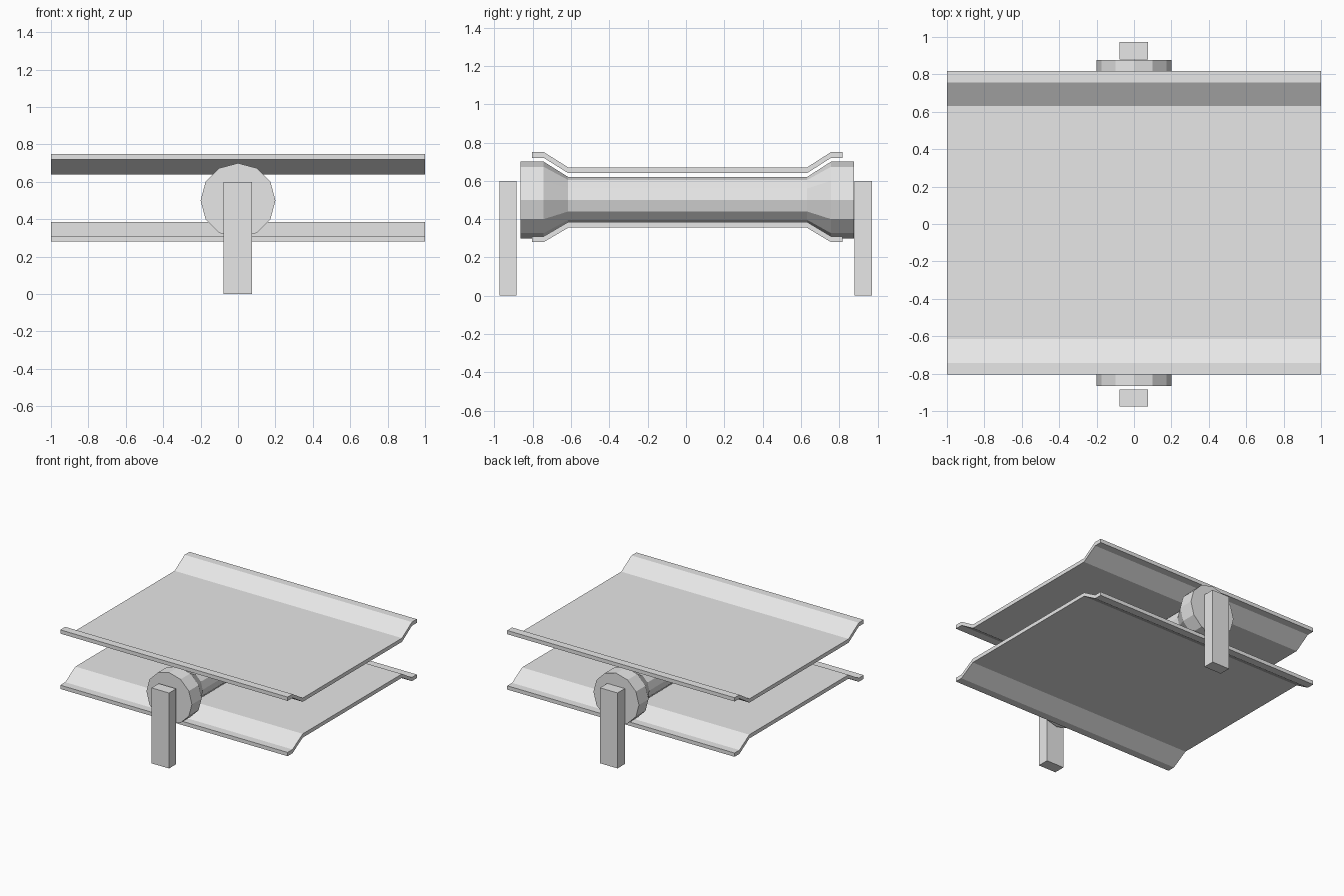
import bpy
from math import sin, cos, pi

cube = bpy.data.objects.get("Cube")
if cube:
    bpy.data.objects.remove(cube, do_unlink=True)

grey = bpy.data.materials.new("light grey")
grey.use_nodes = True
colour = (0.8, 0.8, 0.8, 1)
grey.diffuse_color = colour
grey.node_tree.nodes["Principled BSDF"].inputs["Base Color"].default_value = colour


def loft(name, rings):
    """Join rings of equal point count into a closed, capped solid."""
    n = len(rings[0])
    verts = [p for ring in rings for p in ring]
    faces = [(r * n + i, r * n + (i + 1) % n, (r + 1) * n + (i + 1) % n, (r + 1) * n + i)
             for r in range(len(rings) - 1) for i in range(n)]
    faces += [tuple(reversed(range(n))), tuple(range(len(verts) - n, len(verts)))]
    mesh = bpy.data.meshes.new(name)
    mesh.from_pydata(verts, [], faces)
    mesh.materials.append(grey)
    obj = bpy.data.objects.new(name, mesh)
    bpy.context.collection.objects.link(obj)
    return obj


def belt(name, centre_z, lip_z, thick=0.03):
    """Sheet along x whose front and back lips follow the roller flare."""
    line = [(-0.805, lip_z), (-0.743, lip_z), (-0.615, centre_z),
            (0.632, centre_z), (0.757, lip_z), (0.818, lip_z)]
    outline = [(y, z - thick / 2) for y, z in line]
    outline += [(y, z + thick / 2) for y, z in reversed(line)]
    return loft(name, [[(x, y, z) for y, z in outline] for x in (-1, 1)])


# Upper and lower belt runs
belt("upper_belt", 0.655, 0.735)
belt("lower_belt", 0.37, 0.295)

# Twelve-sided roller, flared at both ends
sides, axle_z = 12, 0.5
profile = [(-0.865, 0.2), (-0.743, 0.2), (-0.615, 0.12),
           (0.632, 0.12), (0.757, 0.2), (0.877, 0.2)]
loft("roller", [[(r * sin(2 * pi * i / sides), y, axle_z + r * cos(2 * pi * i / sides))
                 for i in range(sides)] for y, r in profile])

# Support posts
for name, y0, y1 in (("front_post", -0.975, -0.885), ("back_post", 0.88, 0.972)):
    loft(name, [[(-0.078, y0, z), (0.076, y0, z), (0.076, y1, z), (-0.078, y1, z)]
                for z in (0, 0.6)])

# Consistent outward normals
import bmesh
for obj in bpy.context.collection.objects:
    if obj.type == 'MESH' and obj.data.materials and obj.data.materials[0] == grey:
        bm = bmesh.new()
        bm.from_mesh(obj.data)
        bmesh.ops.recalc_face_normals(bm, faces=bm.faces)
        bm.to_mesh(obj.data)
        bm.free()
